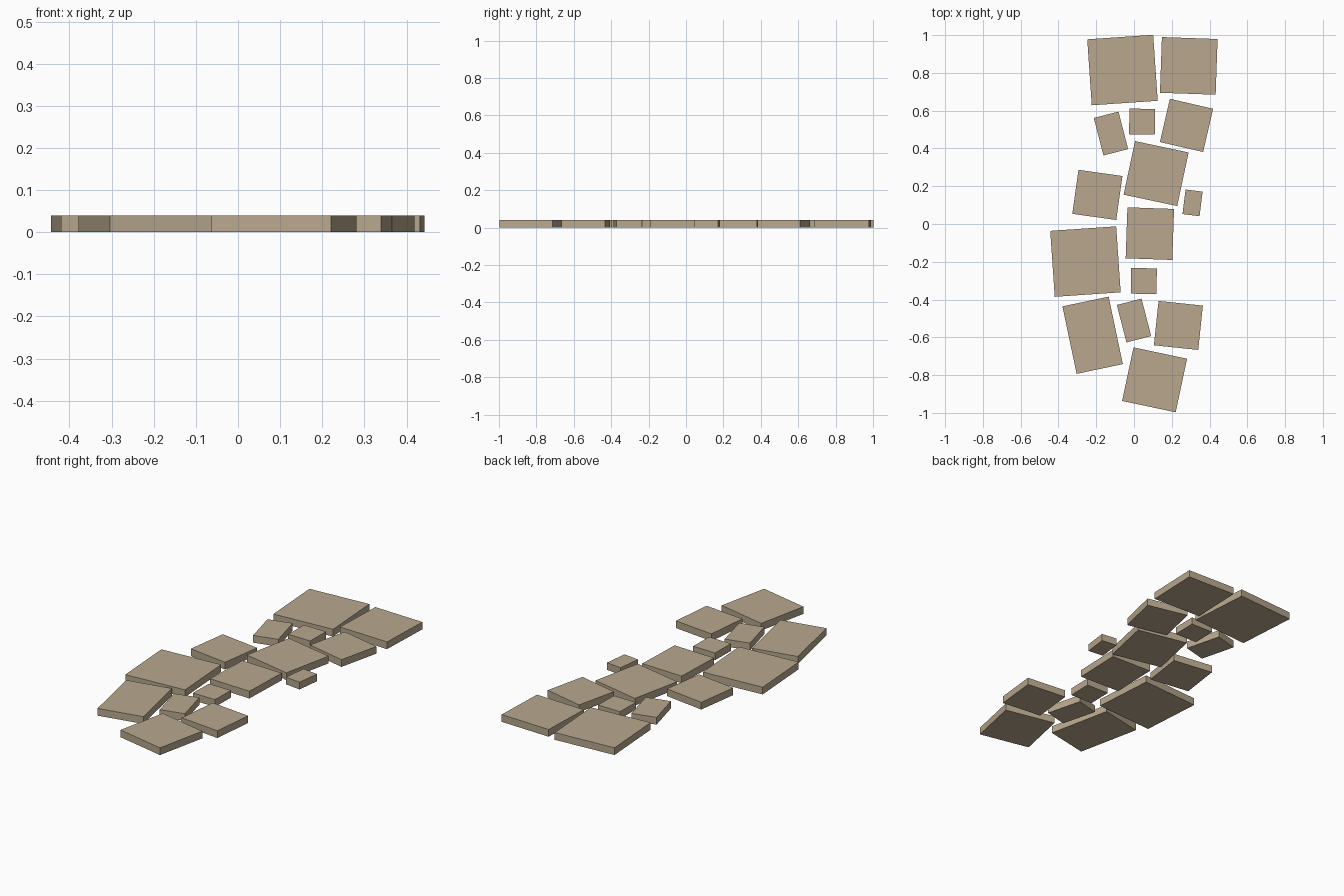
import bpy, bmesh
from math import radians
from mathutils import Matrix

if "Cube" in bpy.data.objects:
    bpy.data.objects.remove(bpy.data.objects["Cube"])

THICK = 0.04

stone_mat = bpy.data.materials.new("sandstone")
stone_mat.diffuse_color = (0.48, 0.39, 0.27, 1)
stone_mat.use_nodes = True
stone_mat.node_tree.nodes["Principled BSDF"].inputs["Base Color"].default_value = stone_mat.diffuse_color

def paving_stone(name, x, y, w, d, angle):
    """Flat slab resting on the ground, turned about z."""
    bm = bmesh.new()
    bmesh.ops.create_cube(bm, size=1, matrix=Matrix.Diagonal((w, d, THICK, 1)))
    mesh = bpy.data.meshes.new(name)
    bm.to_mesh(mesh)
    bm.free()
    mesh.materials.append(stone_mat)
    obj = bpy.data.objects.new(name, mesh)
    obj.location = (x, y, THICK / 2)
    obj.rotation_euler.z = radians(angle)
    bpy.context.collection.objects.link(obj)

# Slab shapes: width, depth, angle
SHAPES = {
    "large": (0.35, 0.35, 3.9),
    "corner": (0.295, 0.295, -2),
    "medium": (0.29, 0.29, -12),
    "long": (0.25, 0.365, 11.9),
    "plain": (0.247, 0.27, -2),
    "square": (0.235, 0.235, -13),
    "square_turned": (0.235, 0.235, -8),
    "square_front": (0.236, 0.236, -6),
    "narrow": (0.135, 0.205, 14.5),
    "small": (0.136, 0.136, -1),
    "chip": (0.091, 0.131, -7),
}

# Path layout from back to front: shape, x, y
LAYOUT = [
    ("large", -0.061, 0.815), ("corner", 0.290, 0.837),
    ("narrow", -0.122, 0.479), ("small", 0.043, 0.542), ("square", 0.278, 0.522),
    ("medium", 0.117, 0.267), ("square_turned", -0.194, 0.154), ("chip", 0.310, 0.112),
    ("plain", 0.084, -0.051), ("large", -0.257, -0.199), ("small", 0.052, -0.302),
    ("long", -0.219, -0.589), ("narrow", 0.0, -0.511), ("square_front", 0.235, -0.537),
    ("medium", 0.109, -0.825),
]

for i, (shape, x, y) in enumerate(LAYOUT, 1):
    paving_stone(f"paving_stone_{shape}_{i:02d}", x, y, *SHAPES[shape])
